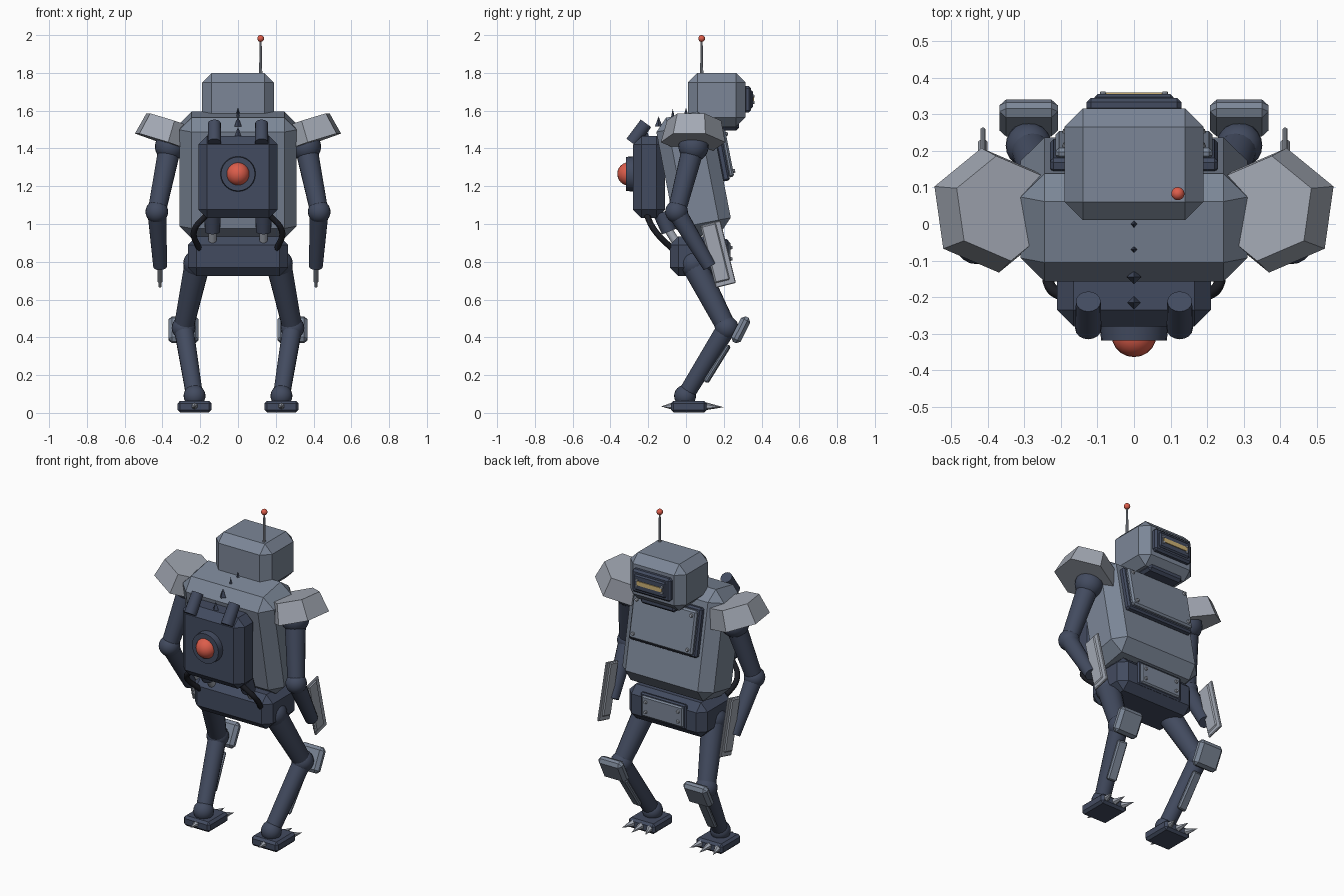
import bpy, bmesh
from math import radians, cos, sin, pi
from mathutils import Vector, Matrix, Euler

if "Cube" in bpy.data.objects:
    bpy.data.objects.remove(bpy.data.objects["Cube"])


def material(name, rgb):
    m = bpy.data.materials.new(name)
    m.diffuse_color = (*rgb, 1)
    m.use_nodes = True
    m.node_tree.nodes["Principled BSDF"].inputs["Base Color"].default_value = m.diffuse_color
    return m


STEEL = material("steel_blue", (.20, .24, .31))
DARK = material("dark_blue", (.055, .07, .115))
LIGHT = material("light_metal", (.36, .39, .45))
RED = material("glow_red", (.72, .11, .07))
AMBER = material("visor_amber", (.62, .45, .18))
BLACK = material("rubber", (.012, .013, .018))
smooth = []


def finish(name, bm, mat, matrix, soft=False):
    me = bpy.data.meshes.new(name)
    bm.normal_update()
    bm.to_mesh(me)
    bm.free()
    me.materials.append(mat)
    ob = bpy.data.objects.new(name, me)
    ob.matrix_world = matrix
    bpy.context.collection.objects.link(ob)
    if soft:
        smooth.append(ob)
    return ob


def frame(loc, rot=(0, 0, 0)):
    return Matrix.Translation(loc) @ Euler([radians(a) for a in rot]).to_matrix().to_4x4()


def box(name, size, at, mat=STEEL, bevel=.01):
    """Chamfered box; at is a location or a full matrix."""
    bm = bmesh.new()
    bmesh.ops.create_cube(bm, size=1)
    bmesh.ops.scale(bm, vec=size, verts=bm.verts)
    if bevel:
        bmesh.ops.bevel(bm, geom=bm.edges[:], offset=bevel, segments=1, affect='EDGES')
    return finish(name, bm, mat, at if isinstance(at, Matrix) else frame(at))


def rod(name, a, b, r1, r2, mat=DARK, seg=16, soft=True):
    """Cylinder or cone from point a to point b."""
    a, b = Vector(a), Vector(b)
    bm = bmesh.new()
    bmesh.ops.create_cone(bm, cap_ends=True, segments=seg, radius1=r1, radius2=r2, depth=(b - a).length)
    m = Matrix.Translation((a + b) / 2) @ (b - a).to_track_quat('Z', 'Y').to_matrix().to_4x4()
    return finish(name, bm, mat, m, soft)


def ball(name, loc, r, mat=DARK):
    bm = bmesh.new()
    bmesh.ops.create_uvsphere(bm, u_segments=20, v_segments=12, radius=r)
    return finish(name, bm, mat, frame(loc), True)


def bolts(name, m, dx, dz, y, r):
    for i in (-1, 1):
        for k in (-1, 1):
            rod(name, m @ Vector((i * dx, y, k * dz)), m @ Vector((i * dx, y + .012, k * dz)), r, r * .7, LIGHT, 8)


# Torso, leaning back at the top, with layered chest plate
T = frame((0, .04, 1.26), (11, 0, 0))
box("torso", (.62, .30, .65), T, STEEL, .065)
box("chest_backing", (.46, .04, .29), T @ frame((0, .165, .08)), DARK, .01)
C = T @ frame((0, .195, .08))
box("chest_plate", (.43, .03, .26), C, STEEL, .01)
bolts("chest_bolt", C, .185, .1, .013, .012)

# Pelvis and its plate
box("pelvis", (.53, .30, .21), (0, .065, .83), DARK, .045)
P = frame((0, .222, .845))
box("pelvis_backing", (.31, .025, .15), (0, .212, .845), DARK, .008)
box("pelvis_plate", (.28, .025, .125), P, STEEL, .008)
bolts("pelvis_bolt", P, .11, .03, .011, .011)

# Neck, head and visor
rod("neck", (0, .07, 1.5), (0, .15, 1.6), .1, .09)
box("jaw", (.24, .16, .05), (0, .2, 1.52), DARK, .015)
box("head", (.38, .305, .285), (0, .163, 1.657), STEEL, .05)
box("visor_frame", (.26, .04, .14), (0, .325, 1.66), DARK, .012)
box("visor_rim", (.215, .02, .095), (0, .345, 1.66), DARK, .008)
box("visor_slit", (.17, .012, .026), (0, .354, 1.66), AMBER, 0)
for s in (-1, 1):
    for z in (1.643, 1.677):
        rod("visor_bolt", (s * .085, .35, z), (s * .085, .363, z), .009, .007, LIGHT, 8)

# Antenna
rod("antenna", (.12, .083, 1.78), (.12, .083, 1.98), .009, .005, LIGHT, 8)
ball("antenna_tip", (.12, .083, 1.982), .018, RED)

# Backpack with glowing core
box("backpack", (.42, .17, .435), (0, -.195, 1.248), DARK, .045)
rod("core_ring", (0, -.26, 1.265), (0, -.318, 1.265), .095, .09, DARK, 24)
ball("core", (0, -.302, 1.265), .062, RED)

# Spine spikes
for y, z, r in ((-.215, 1.46, .02), (-.145, 1.515, .02), (-.07, 1.555, .012), (0, 1.56, .016)):
    rod("spine_spike", (0, y, z), (0, y, z + .055), r, 0, DARK, 4, False)

for s in (-1, 1):
    # Exhausts, pistons and hoses on the back
    rod("exhaust", (s * .125, -.286, 1.43), (s * .125, -.212, 1.533), .036, .034)
    rod("piston", (s * .135, -.13, 1.06), (s * .135, -.09, .96), .045, .04)
    rod("piston_rod", (s * .135, -.1, .98), (s * .135, -.05, .90), .022, .022, LIGHT)
    cu = bpy.data.curves.new("hose", 'CURVE')
    cu.dimensions, cu.bevel_depth, cu.bevel_resolution, cu.use_fill_caps = '3D', .016, 2, True
    sp = cu.splines.new('BEZIER')
    path = ((.165, -.21, 1.05), (.232, -.165, .965), (.205, -.07, .865))
    sp.bezier_points.add(len(path) - 1)
    for p, co in zip(sp.bezier_points, path):
        p.co = (s * co[0], co[1], co[2])
        p.handle_left_type = p.handle_right_type = 'AUTO'
    cu.materials.append(BLACK)
    bpy.context.collection.objects.link(bpy.data.objects.new("hose", cu))

    # Hexagonal shoulder pad, flared upward at the outside
    bm = bmesh.new()
    bmesh.ops.create_cone(bm, cap_ends=True, segments=6, radius1=.172, radius2=.145, depth=.12)
    ry, rz = -18 * s, -8 * s
    hexa = bm.verts[:]
    top = max(hexa, key=lambda v: v.co.y)
    if abs(top.co.x) > .01:
        bmesh.ops.rotate(bm, verts=hexa, matrix=Matrix.Rotation(pi / 6, 3, 'Z'))
    finish("shoulder_pad", bm, LIGHT, frame((s * .375, .04, 1.49), (0, ry, rz)))

    # Arm
    shoulder, elbow, wrist = (s * .36, .04, 1.41), (s * .43, -.05, 1.065), (s * .412, .125, .775)
    ball("shoulder_joint", shoulder, .08)
    rod("upper_arm", shoulder, elbow, .06, .048)
    ball("elbow", elbow, .06)
    rod("forearm", elbow, wrist, .05, .037)
    B = frame((s * .413, .17, .84), (14, 0, 0))
    box("arm_blade", (.014, .11, .34), B, LIGHT, .004)
    box("arm_blade_core", (.026, .08, .31), B @ frame((0, -.012, .01)), LIGHT, .006)

    # Leg
    hip, knee, ankle = (s * .215, .04, .79), (s * .288, .215, .45), (s * .23, -.005, .09)
    ball("hip", hip, .075)
    rod("thigh", hip, knee, .068, .052)
    ball("knee", knee, .063)
    rod("shin", knee, ankle, .052, .045)
    ball("ankle", ankle, .058)
    box("knee_pad", (.16, .055, .15), frame((s * .288, .29, .44), (-27, 0, 0)), STEEL, .018)
    box("shin_plate", (.06, .025, .23), frame((s * .262, .165, .26), (-32, 0, s * -8)), STEEL, .008)

    # Foot with claws
    box("foot", (.18, .19, .062), (s * .23, .015, .033), DARK, .014)
    for i in (-1, 0, 1):
        rod("toe_claw", (s * .23 + i * .055, .09, .036), (s * .23 + i * .08, .2 - .02 * abs(i), .03),
            .024, 0, LIGHT, 6, False)
    rod("heel_claw", (s * .23, -.07, .036), (s * .23, -.132, .034), .02, 0, LIGHT, 6, False)

# Smooth the round parts, keep sharp rims
bpy.context.view_layer.update()
for ob in bpy.context.view_layer.objects:
    ob.select_set(ob in smooth)
bpy.context.view_layer.objects.active = smooth[0]
bpy.ops.object.shade_smooth_by_angle(angle=radians(35))
